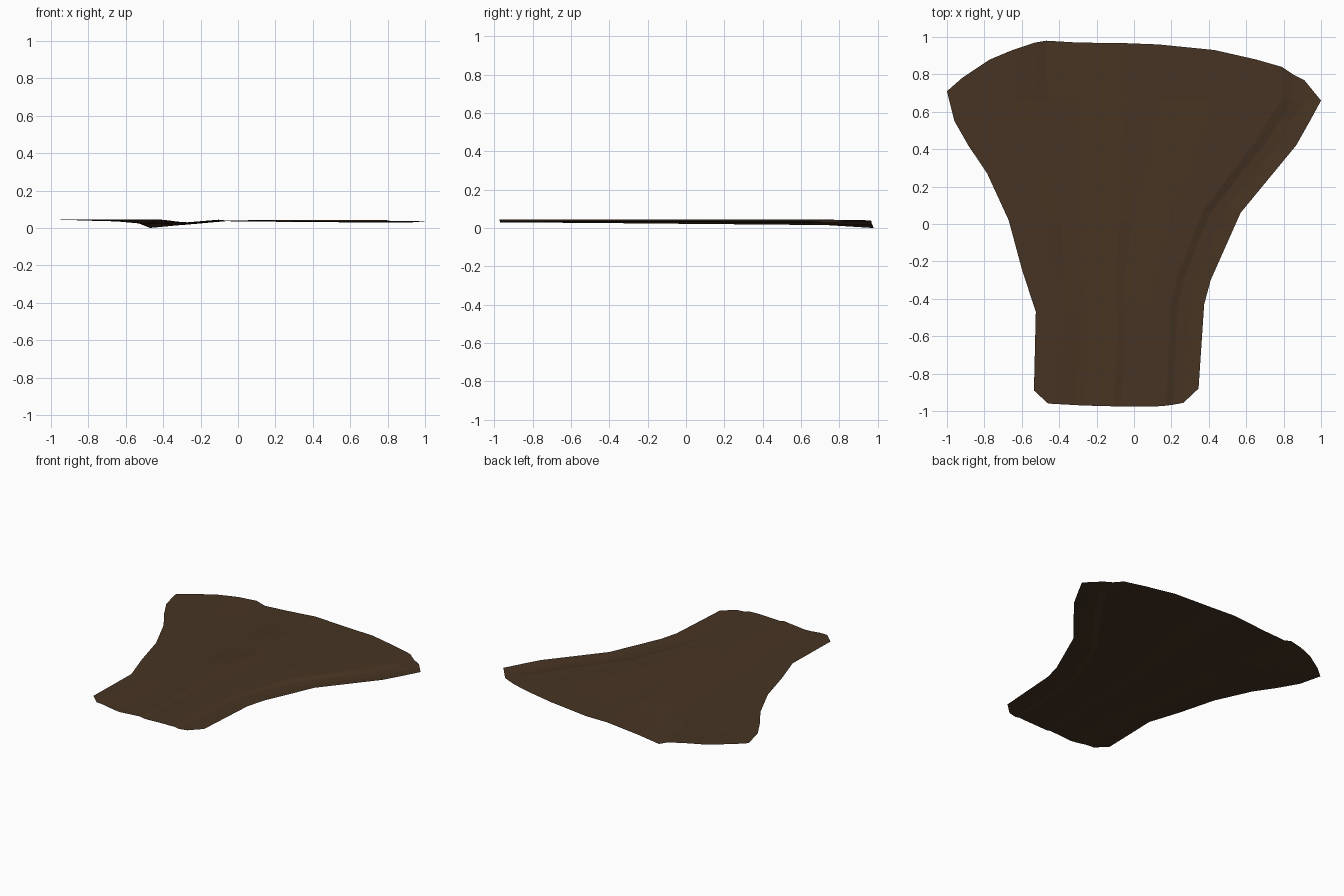
import bpy, bmesh

if "Cube" in bpy.data.objects:
    bpy.data.objects.remove(bpy.data.objects["Cube"])


def interp(pts, v):
    """Piecewise linear lookup in a list of (key, value)."""
    if v <= pts[0][0]:
        return pts[0][1]
    for (a, fa), (b, fb) in zip(pts, pts[1:]):
        if v <= b:
            return fa + (fb - fa) * (v - a) / (b - a)
    return pts[-1][1]


# Side outlines as (y, x), lower edge as (x, y)
left = [(-.89, -.535), (-.47, -.525), (-.24, -.6), (.02, -.67), (.27, -.785),
        (.41, -.88), (.55, -.96), (.71, -1)]
right = [(-.88, .345), (-.43, .375), (-.30, .41), (.06, .57), (.43, .875), (.66, 1)]
lower = [(-.535, -.89), (-.46, -.96), (-.19, -.975), (.14, -.975), (.26, -.96), (.345, -.88)]

# Lengthwise folds: fraction across at bottom, z there, then x, y, z at the top
folds = [(0, .045, -1, .71, .045), (.086, .045, -.92, .78, .043),
         (.12, .045, -.77, .88, .038), (.16, .043, -.65, .93, .035),
         (.22, .036, -.53, .97, .024), (.25, .033, -.47, .98, .020),
         (.30, .030, -.30, .97, .016), (.49, .044, -.05, .967, .038),
         (.53, .037, .13, .96, .034), (.70, .042, .43, .93, .043),
         (.75, .042, .65, .88, .042), (.80, .042, .79, .84, .042),
         (.84, .033, .85, .80, .031), (.908, .035, .91, .77, .028),
         (1, .037, 1, .66, .036)]
rows = [-.89, -.47, -.43, -.30, -.24, .02, .06, .27, .42, .55, .66]

# Thin folded fan-shaped sheet
bm = bmesh.new()
grid = []
for i, y in enumerate(rows):
    t = (y - rows[0]) / (rows[-1] - rows[0])
    x0, x1 = interp(left, y), interp(right, y)
    line = []
    for u, zb, xt, yt, zt in folds:
        k = u + ((xt + 1) / 2 - u) * t * t
        x = x0 + (x1 - x0) * k
        line.append(bm.verts.new((x, interp(lower, x) if i == 0 else y, zb + (zt - zb) * t)))
    grid.append(line)
# Curved top edge, with one corner bent down to the ground
grid.append([bm.verts.new((f[2], f[3], 0 if f[2] == -.47 else f[4])) for f in folds])
for a, b in zip(grid, grid[1:]):
    for j in range(len(folds) - 1):
        bm.faces.new((a[j], a[j + 1], b[j + 1], b[j]))
bmesh.ops.remove_doubles(bm, verts=bm.verts, dist=.001)

mesh = bpy.data.meshes.new("fan_sheet")
bm.to_mesh(mesh)
bm.free()
mat = bpy.data.materials.new("dark brown")
mat.diffuse_color = (.062, .034, .017, 1)
mat.use_nodes = True
mat.node_tree.nodes["Principled BSDF"].inputs["Base Color"].default_value = mat.diffuse_color
mesh.materials.append(mat)
obj = bpy.data.objects.new("fan_sheet", mesh)
bpy.context.collection.objects.link(obj)
